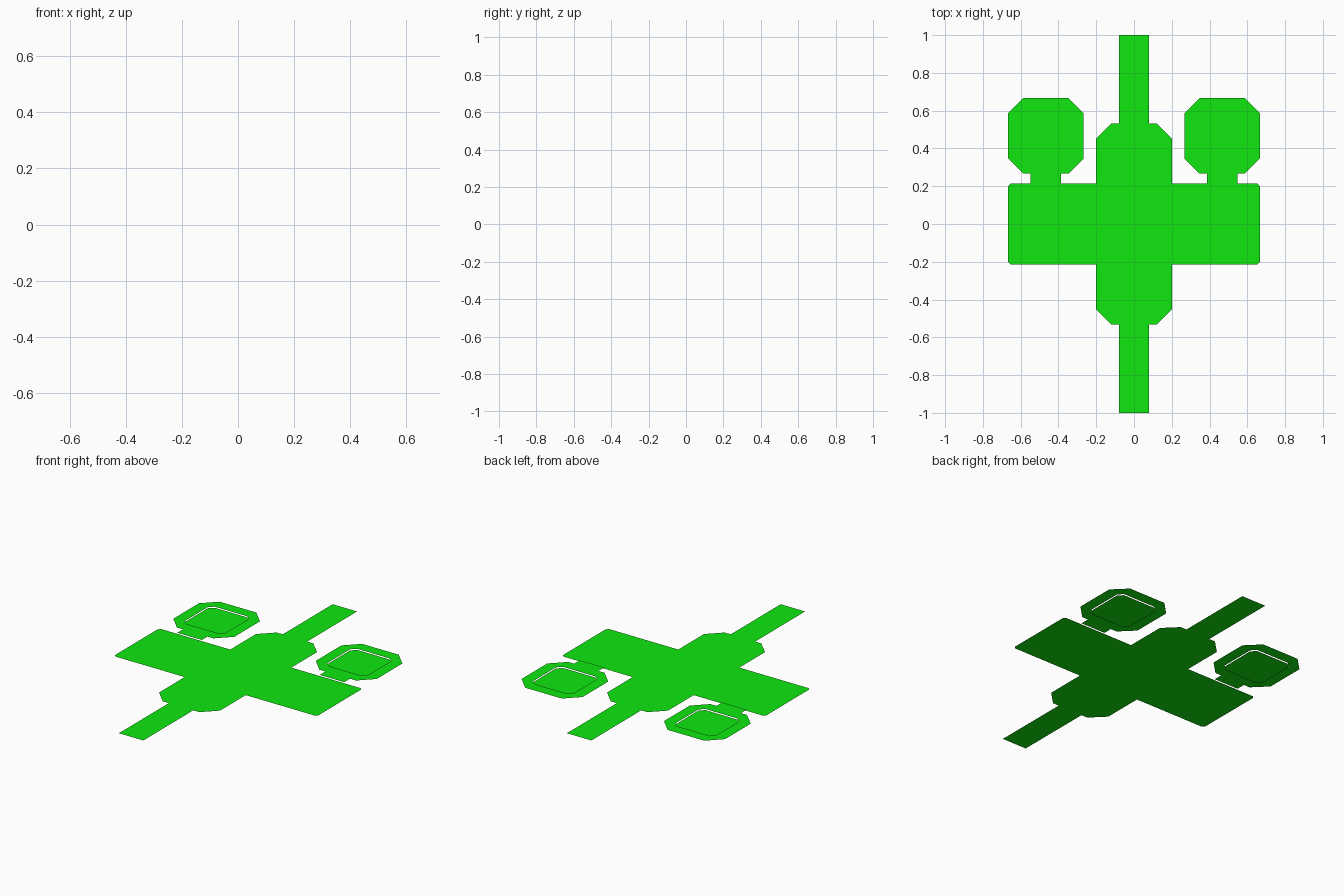
import bpy, bmesh

if "Cube" in bpy.data.objects:
    bpy.data.objects.remove(bpy.data.objects["Cube"])

U = 1 / 75        # drawing unit
LIFT = 0.5 * U    # height of the upper layer above the base layer

green = bpy.data.materials.new("green")
green.diffuse_color = (0.005, 0.8, 0.005, 1)
green.use_nodes = True
green.node_tree.nodes["Principled BSDF"].inputs["Base Color"].default_value = green.diffuse_color


def finish(bm, name):
    for f in bm.faces:
        f.normal_update()
        if f.normal.z < 0:
            f.normal_flip()
    me = bpy.data.meshes.new(name)
    bm.to_mesh(me)
    bm.free()
    me.materials.append(green)
    ob = bpy.data.objects.new(name, me)
    bpy.context.collection.objects.link(ob)
    return ob


def four_way(quarter):
    """Mirror a quarter outline (x, y > 0) into a closed loop."""
    half = quarter + [(x, -y) for x, y in reversed(quarter)]
    return half + [(-x, y) for x, y in reversed(half)]


def add_loop(bm, pts, z, cx=0, cy=0):
    return [bm.verts.new(((x + cx) * U, (y + cy) * U, z)) for x, y in pts]


def chamfered(h, c):
    return four_way([(h - c, h), (h, h - c)])


# flat body: long spikes, chamfered hull and broad wing in one outline
bm = bmesh.new()
bm.faces.new(add_loop(bm, four_way(
    [(6, 75), (6, 40), (9, 40), (15, 34), (15, 16), (49, 16), (50, 15)]), 0))
finish(bm, "body_plate")

for side, label in ((-1, "left"), (1, "right")):
    cx, cy = 35 * side, 35
    # raised octagonal frame with a connecting stub
    bm = bmesh.new()
    outer = add_loop(bm, chamfered(15, 6), LIFT, cx, cy)
    inner = add_loop(bm, chamfered(10, 2), LIFT, cx, cy)
    for i in range(8):
        j = (i + 1) % 8
        bm.faces.new((outer[i], outer[j], inner[j], inner[i]))
    bm.faces.new(add_loop(bm, [(-6, -19), (6, -19), (6, -15), (-6, -15)], LIFT, cx, cy))
    finish(bm, label + "_pod_frame")
    # inset panel on the base layer
    bm = bmesh.new()
    bm.faces.new(add_loop(bm, chamfered(10, 2), 0, cx, cy))
    finish(bm, label + "_pod_panel")
